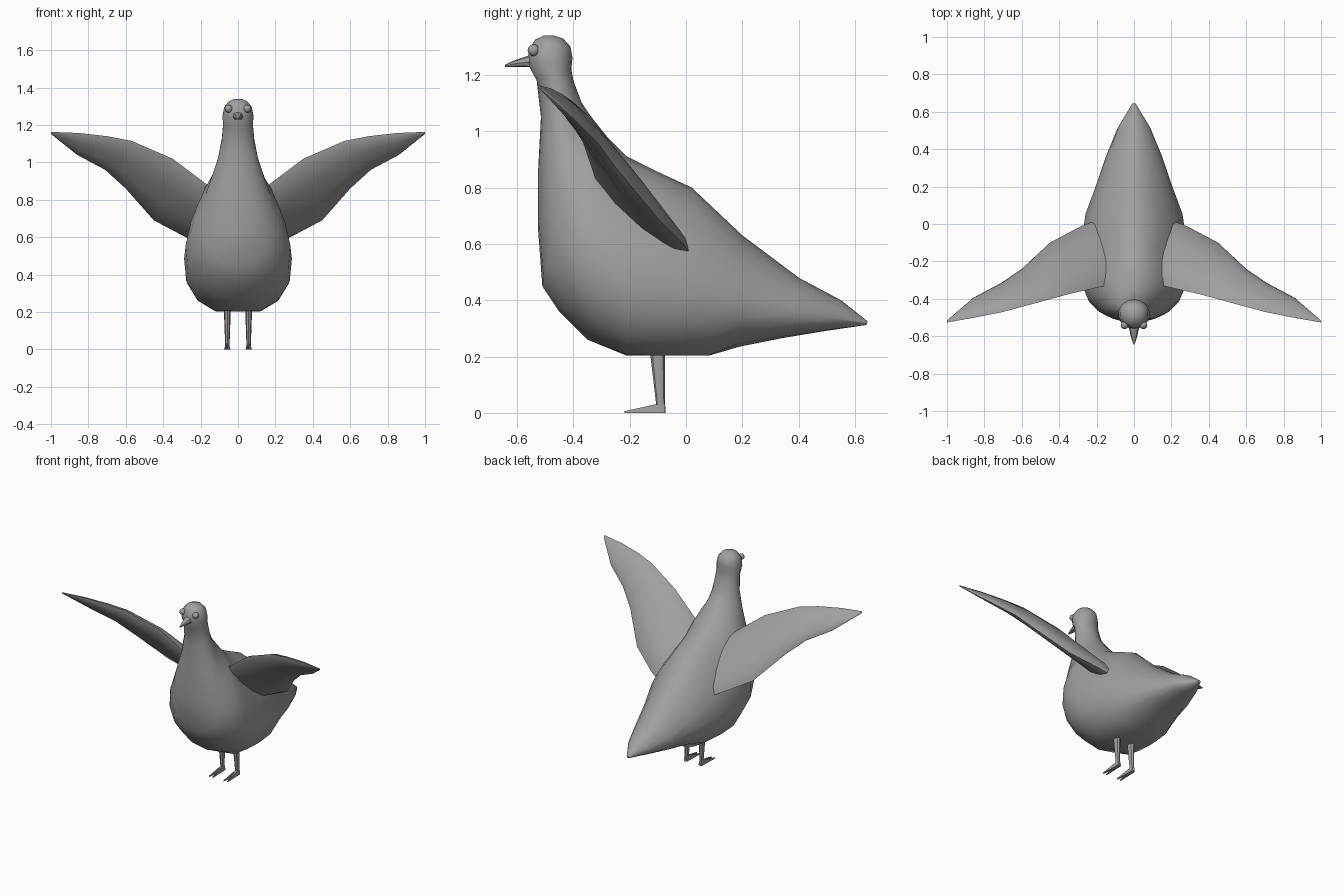
import bpy, math
from mathutils import Vector

if "Cube" in bpy.data.objects:
    bpy.data.objects.remove(bpy.data.objects["Cube"])

grey = bpy.data.materials.new("grey")
grey.diffuse_color = (0.35, 0.35, 0.35, 1)
grey.use_nodes = True
grey.node_tree.nodes["Principled BSDF"].inputs["Base Color"].default_value = grey.diffuse_color


def loft(name, rings, angle=40):
    """Skin a list of equal-length vertex rings, capping both ends."""
    n = len(rings[0])
    verts = [v for r in rings for v in r]
    faces = [(i * n + j, i * n + (j + 1) % n, (i + 1) * n + (j + 1) % n, (i + 1) * n + j)
             for i in range(len(rings) - 1) for j in range(n)]
    faces += [tuple(range(n))[::-1], tuple(range(len(verts) - n, len(verts)))]
    me = bpy.data.meshes.new(name)
    me.from_pydata(verts, [], faces)
    ob = bpy.data.objects.new(name, me)
    bpy.context.collection.objects.link(ob)
    return finish(ob, name, angle)


def finish(ob, name, angle=40):
    ob.name = name
    ob.data.materials.clear()
    ob.data.materials.append(grey)
    bpy.ops.object.select_all(action='DESELECT')
    bpy.context.view_layer.objects.active = ob
    ob.select_set(True)
    bpy.ops.object.mode_set(mode='EDIT')
    bpy.ops.mesh.select_all(action='SELECT')
    bpy.ops.mesh.normals_make_consistent(inside=False)
    bpy.ops.object.mode_set(mode='OBJECT')
    bpy.ops.object.shade_smooth_by_angle(angle=math.radians(angle))
    return ob


# Body, neck and head: belly-side (y, z), back-side (y, z), half width, egg skew
sections = [
    (.640, .312, .645, .325, .010, .2), (.49, .29, .55, .40, .085, .2),
    (.34, .265, .40, .48, .145, .25), (.19, .235, .20, .63, .20, .3),
    (.08, .185, .02, .80, .25, .3), (-.08, .18, -.12, .865, .272, .3),
    (-.21, .185, -.21, .91, .278, .3), (-.35, .26, -.28, .98, .27, .3),
    (-.45, .36, -.32, 1.03, .24, .3), (-.51, .45, -.35, 1.07, .19, .25),
    (-.525, .65, -.37, 1.10, .15, .2), (-.525, .86, -.385, 1.14, .11, .1),
    (-.515, 1.05, -.40, 1.18, .088, 0), (-.53, 1.18, -.407, 1.22, .081, 0),
    (-.56, 1.235, -.403, 1.26, .084, 0), (-.558, 1.29, -.41, 1.30, .075, 0),
    (-.535, 1.325, -.435, 1.328, .05, 0), (-.505, 1.339, -.47, 1.34, .018, 0)]
rings = []
for y0, z0, y1, z1, w, k in sections:
    ring = []
    for j in range(18):
        a = math.tau * j / 18
        c, s = math.cos(a), math.sin(a)
        z = (z0 + z1) / 2 + c * (z1 - z0) / 2
        ring.append((w * s * (1 - k * c), (y0 + y1) / 2 + c * (y1 - y0) / 2, max(z, .203)))
    rings.append(ring)
loft("body", rings, 60)

# Beak: a small tapering cone with a flat underside
loft("beak", [[(r * math.cos(math.tau * j / 8), y, max(z + h * math.sin(math.tau * j / 8), 1.228))
               for j in range(8)]
              for y, z, r, h in ((-.53, 1.245, .032, .032), (-.57, 1.245, .024, .02),
                                 (-.61, 1.239, .015, .012), (-.643, 1.232, .003, .004))])

# Wing: leading edge point, trailing edge point, half thickness
wing = [((.06, -.30, .79), (.20, .02, .56), .05), ((.15, -.33, .87), (.28, -.01, .60), .05),
        ((.35, -.375, 1.02), (.45, -.10, .69), .045), ((.57, -.435, 1.115), (.60, -.24, .86), .036),
        ((.70, -.47, 1.14), (.71, -.315, .96), .028), ((.85, -.50, 1.157), (.86, -.395, 1.04), .018),
        ((1.0, -.526, 1.163), (.998, -.515, 1.15), .003)]

for side, s in (("right", 1), ("left", -1)):
    rings = []
    for i, (le, tr, t) in enumerate(wing):
        le, tr = Vector(le), Vector(tr)
        a, b = wing[max(i - 1, 0)], wing[min(i + 1, len(wing) - 1)]
        span = Vector(b[0]) + Vector(b[1]) - Vector(a[0]) - Vector(a[1])
        nrm = (tr - le).cross(span).normalized()
        ring = []
        for j in range(10):
            a = math.tau * j / 10
            p = le.lerp(tr, (1 - math.cos(a)) / 2) + nrm * t * math.sin(a)
            ring.append((p.x * s, p.y, p.z))
        rings.append(ring)
    loft(side + "_wing", rings, 60)

    # Leg shaft
    loft(side + "_leg", [[(s * .057 + w * math.cos(math.tau * j / 8), y + d * math.sin(math.tau * j / 8), z)
                          for j in range(8)]
                         for z, y, w, d in ((.26, -.10, .02, .03), (.2, -.10, .018, .026),
                                            (.03, -.09, .012, .016), (0, -.088, .012, .016))])

    # Two slim toes
    for toe, k in (("inner", -1), ("outer", 1)):
        loft(f"{side}_{toe}_toe",
             [[(s * (.057 + k * o) + dx * w, y, z) for dx, z in ((-1, 0), (1, 0), (.6, h), (-.6, h))]
              for y, o, w, h in ((-.075, .004, .008, .03), (-.11, .005, .008, .03),
                                 (-.218, .013, .004, .006))], 30)

    # Eye
    bpy.ops.mesh.primitive_uv_sphere_add(segments=16, ring_count=10, radius=.021,
                                         location=(s * .05, -.541, 1.287))
    finish(bpy.context.object, side + "_eye")
